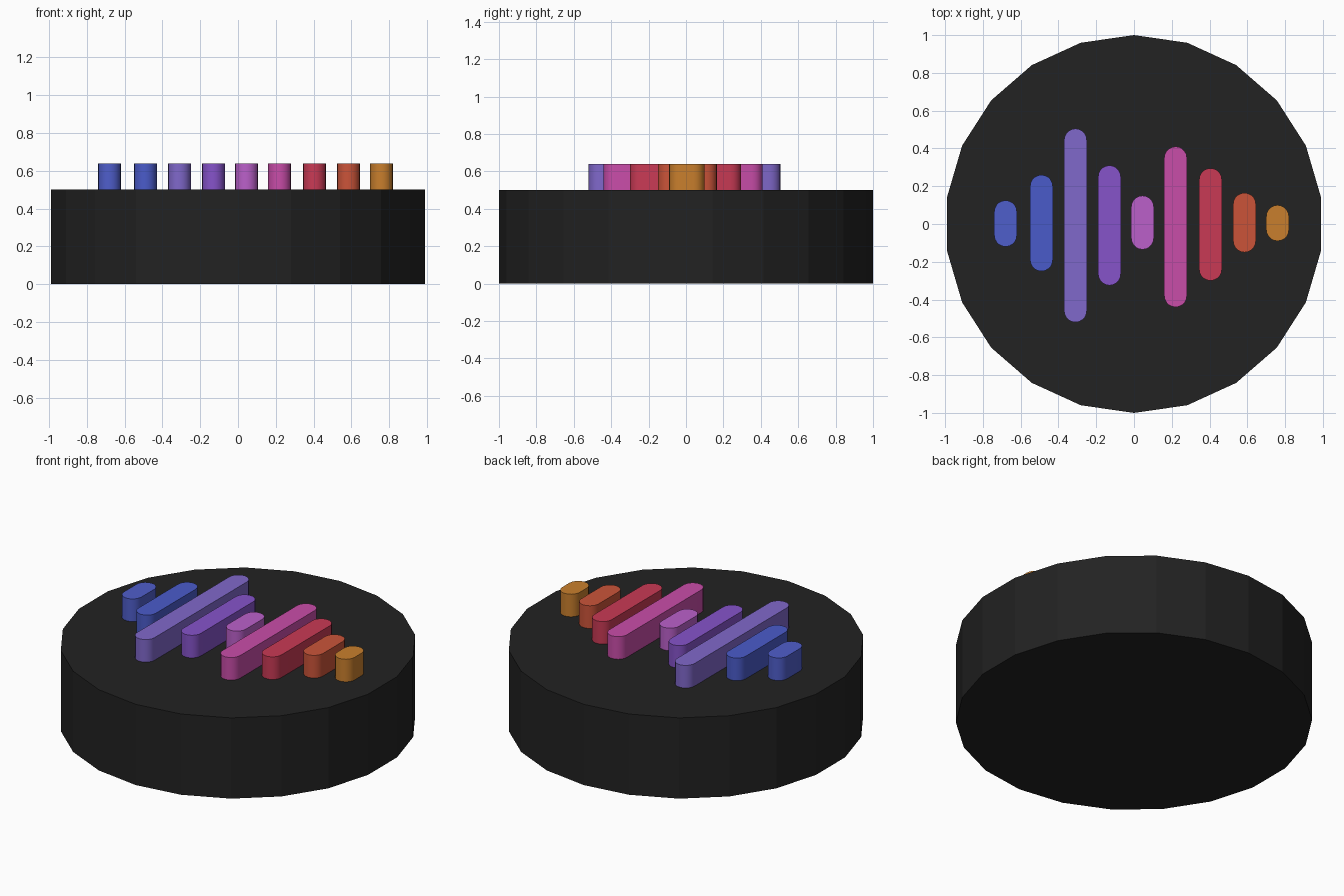
import bpy, bmesh, math

if "Cube" in bpy.data.objects:
    bpy.data.objects.remove(bpy.data.objects["Cube"], do_unlink=True)


def material(name, hex_code):
    """Flat material from an sRGB hex code, stored as linear values."""
    def linear(c):
        return c / 12.92 if c <= 0.04045 else ((c + 0.055) / 1.055) ** 2.4
    rgb = [linear(int(hex_code[i:i + 2], 16) / 255) for i in range(0, 6, 2)]
    mat = bpy.data.materials.new(name)
    mat.use_nodes = True
    mat.diffuse_color = (*rgb, 1)
    bsdf = mat.node_tree.nodes["Principled BSDF"]
    bsdf.inputs["Base Color"].default_value = (*rgb, 1)
    bsdf.inputs["Roughness"].default_value = 0.7
    return mat


def prism(name, outline, bottom, top, mat):
    """Extrude a flat outline upwards into a closed solid."""
    bm = bmesh.new()
    base = bm.faces.new([bm.verts.new((x, y, bottom)) for x, y in outline])
    sides = bmesh.ops.extrude_face_region(bm, geom=[base], use_keep_orig=True)
    for v in sides["geom"]:
        if isinstance(v, bmesh.types.BMVert):
            v.co.z = top
    bmesh.ops.recalc_face_normals(bm, faces=bm.faces)
    mesh = bpy.data.meshes.new(name)
    bm.to_mesh(mesh)
    bm.free()
    mesh.materials.append(mat)
    obj = bpy.data.objects.new(name, mesh)
    bpy.context.collection.objects.link(obj)
    return obj


def arc(cx, cy, radius, start, sweep, steps):
    """Points along an arc, angles in radians."""
    return [(cx + radius * math.cos(start + sweep * i / steps),
             cy + radius * math.sin(start + sweep * i / steps))
            for i in range(steps + 1)]


# Faceted round base
SIDES = 22
BASE_TOP, BAR_TOP, BAR_RADIUS = 0.5, 0.64, 0.06
rim = arc(0, 0, 1, math.pi / 2, math.tau, SIDES)[:-1]
prism("round_base", rim, 0, BASE_TOP, material("charcoal", "222222"))

# Raised bars with round ends: colour name, colour, x, front y, back y
BARS = [
    ("blue", "4F5ECB", -0.68, -0.12, 0.125),
    ("royal_blue", "4A5BCA", -0.49, -0.25, 0.26),
    ("lavender", "8068CB", -0.31, -0.52, 0.505),
    ("violet", "8653CA", -0.13, -0.325, 0.31),
    ("orchid", "BB60CA", 0.045, -0.135, 0.15),
    ("pink", "C94DA9", 0.22, -0.44, 0.41),
    ("crimson", "C93A55", 0.405, -0.3, 0.295),
    ("vermilion", "CB5439", 0.585, -0.15, 0.165),
    ("amber", "C97F2D", 0.76, -0.09, 0.1),
]
for colour, code, x, front, back in BARS:
    outline = (arc(x, back - BAR_RADIUS, BAR_RADIUS, 0, math.pi, 10)
               + arc(x, front + BAR_RADIUS, BAR_RADIUS, math.pi, math.pi, 10))
    bar = prism(colour + "_bar", outline, BASE_TOP, BAR_TOP, material(colour, code))
    bpy.ops.object.select_all(action="DESELECT")
    bar.select_set(True)
    bpy.context.view_layer.objects.active = bar
    bpy.ops.object.shade_smooth_by_angle(angle=math.radians(30))
